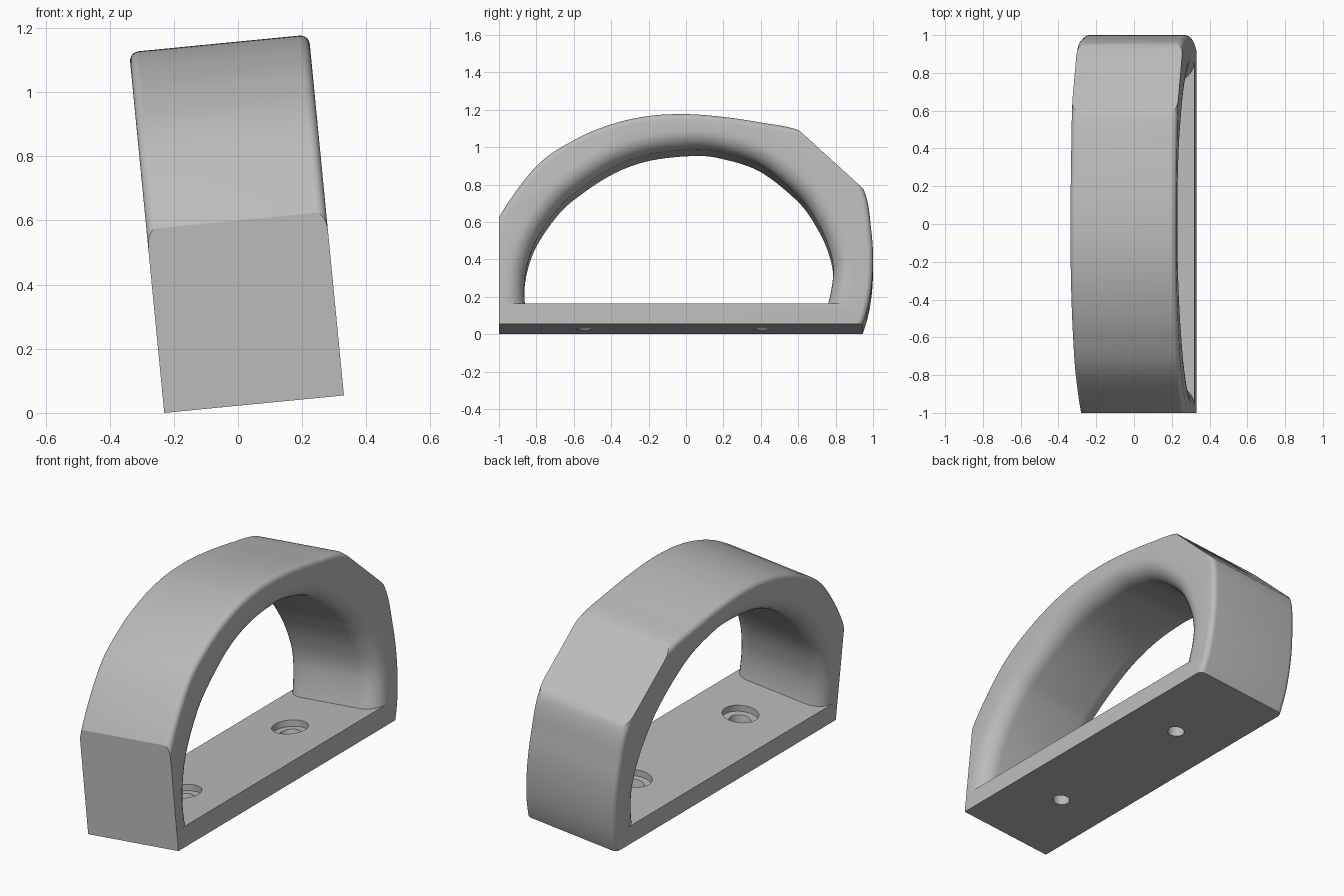
import bpy, bmesh, math
from mathutils import Vector

cube = bpy.data.objects.get("Cube")
if cube:
    bpy.data.objects.remove(cube)

WIDTH = 0.563      # handle width along local x
FLOOR = 0.11       # base plate thickness
TILT = math.radians(-5.55)


def spline(points, steps=9):
    """Smooth open curve through 2D points."""
    p = [Vector(q) for q in points]
    p = [2 * p[0] - p[1]] + p + [2 * p[-1] - p[-2]]
    out = []
    for a, b, c, d in zip(p, p[1:], p[2:], p[3:]):
        for i in range(steps):
            t = i / steps
            out.append(0.5 * (2 * b + (c - a) * t + (2 * a - 5 * b + 4 * c - d) * t ** 2
                              + (3 * b - a - 3 * c + d) * t ** 3))
    return out + [p[-2]]


def offset(curve, dist):
    """Move a left-to-right arch curve outward by dist."""
    out = []
    for i, q in enumerate(curve):
        t = (curve[min(i + 1, len(curve) - 1)] - curve[max(i - 1, 0)]).normalized()
        out.append(q + Vector((-t.y, t.x)) * dist)
    return out


def loft(rings):
    """Closed solid from a row of matching rings."""
    bm = bmesh.new()
    rows = [[bm.verts.new(p) for p in ring] for ring in rings]
    n = len(rows[0])
    for a, b in zip(rows, rows[1:]):
        for i in range(n):
            j = (i + 1) % n
            bm.faces.new((a[i], a[j], b[j], b[i]))
    bm.faces.new(rows[0])
    bm.faces.new(rows[-1])
    bmesh.ops.recalc_face_normals(bm, faces=bm.faces)
    return bm


def arch(curve, layers):
    return loft([[(x, q.x, q.y) for q in offset(curve, d)] for x, d in layers])


def slice_off(bm, point, normal):
    """Remove everything on the normal side of a plane and close the cut."""
    cut = bmesh.ops.bisect_plane(bm, geom=bm.verts[:] + bm.edges[:] + bm.faces[:],
                                 plane_co=point, plane_no=normal, clear_outer=True)
    edges = [e for e in cut["geom_cut"] if isinstance(e, bmesh.types.BMEdge)]
    bmesh.ops.edgeloop_fill(bm, edges=edges)
    bmesh.ops.recalc_face_normals(bm, faces=bm.faces)


def make_object(name, bm):
    mesh = bpy.data.meshes.new(name)
    bm.to_mesh(mesh)
    bm.free()
    obj = bpy.data.objects.new(name, mesh)
    bpy.context.collection.objects.link(obj)
    return obj


# Quarter-circle steps shared by both roundings
arc = [i / 8 * math.pi / 2 for i in range(9)]

# Outer body with rounded rims
outer = spline([(-1.03, -0.15), (-1.08, 0.1), (-1.07, 0.36), (-1, 0.575), (-0.8, 0.85),
                (-0.6, 0.99), (-0.4, 1.075), (-0.2, 1.12), (0, 1.13), (0.2, 1.115),
                (0.4, 1.085), (0.6, 1.045), (0.8, 0.945), (0.95, 0.725), (0.99, 0.51),
                (1, 0.33), (0.985, 0.15), (0.945, 0), (0.87, -0.15)])
r = 0.03
rim = [(r * (1 - math.cos(a)), r * (math.sin(a) - 1)) for a in arc]
body = arch(outer, rim + [(WIDTH - x, d) for x, d in reversed(rim)])

# Flat foot, flat front wall and slanted back facet
slice_off(body, (0, 0, 0), (0, 0, -1))
slice_off(body, (0, -1, 0), (0, -1, 0))
slice_off(body, (0, 0.6, 1.045), (0, 0.32, 0.35))
handle = make_object("arched_handle", body)

# Finger opening, flared toward both sides
inner = spline([(-0.80, -0.1), (-0.85, 0.05), (-0.865, 0.19), (-0.85, 0.32), (-0.8, 0.46),
                (-0.7, 0.61), (-0.6, 0.71), (-0.4, 0.845), (-0.2, 0.92), (0.04, 0.947),
                (0.2, 0.93), (0.4, 0.86), (0.6, 0.7), (0.7, 0.56), (0.76, 0.43),
                (0.787, 0.3), (0.768, 0.15), (0.72, 0), (0.66, -0.1)])
r = 0.1
flare = [(-0.05, r)] + [(r * (1 - math.cos(a)), r * (1 - math.sin(a))) for a in arc]
opening = arch(inner, flare + [(WIDTH - x, d) for x, d in reversed(flare)])
slice_off(opening, (0, 0, FLOOR), (0, 0, -1))
cutters = [make_object("opening_cutter", opening)]

# Stepped screw holes through the base plate
for y in (-0.54, 0.405):
    rings = []
    for z, rad in ((-0.05, 0.044), (0.02, 0.044), (0.075, 0.056), (0.075, 0.094), (0.15, 0.094)):
        rings.append([(WIDTH / 2 + rad * math.cos(k * math.tau / 40),
                       y + rad * math.sin(k * math.tau / 40), z) for k in range(40)])
    cutters.append(make_object("screw_hole_cutter", loft(rings)))

for cutter in cutters:
    cutter.hide_render = True
    mod = handle.modifiers.new("cut", "BOOLEAN")
    mod.operation = "DIFFERENCE"
    mod.solver = "EXACT"
    mod.object = cutter

# Bake the cuts and drop the cutters
graph = bpy.context.evaluated_depsgraph_get()
baked = bpy.data.meshes.new_from_object(handle.evaluated_get(graph))
handle.modifiers.clear()
handle.data = baked
for cutter in cutters:
    bpy.data.objects.remove(cutter)

# Plain grey finish
grey = bpy.data.materials.new("light_grey")
grey.use_nodes = True
colour = (0.5, 0.5, 0.5, 1)
grey.diffuse_color = colour
grey.node_tree.nodes["Principled BSDF"].inputs["Base Color"].default_value = colour
handle.data.materials.clear()
handle.data.materials.append(grey)

# Lean the handle and set it on the ground
handle.rotation_euler = (0, TILT, 0)
handle.location = (-0.23, 0, 0)
bpy.ops.object.select_all(action="DESELECT")
handle.select_set(True)
bpy.context.view_layer.objects.active = handle
bpy.ops.object.shade_smooth_by_angle(angle=math.radians(25))
